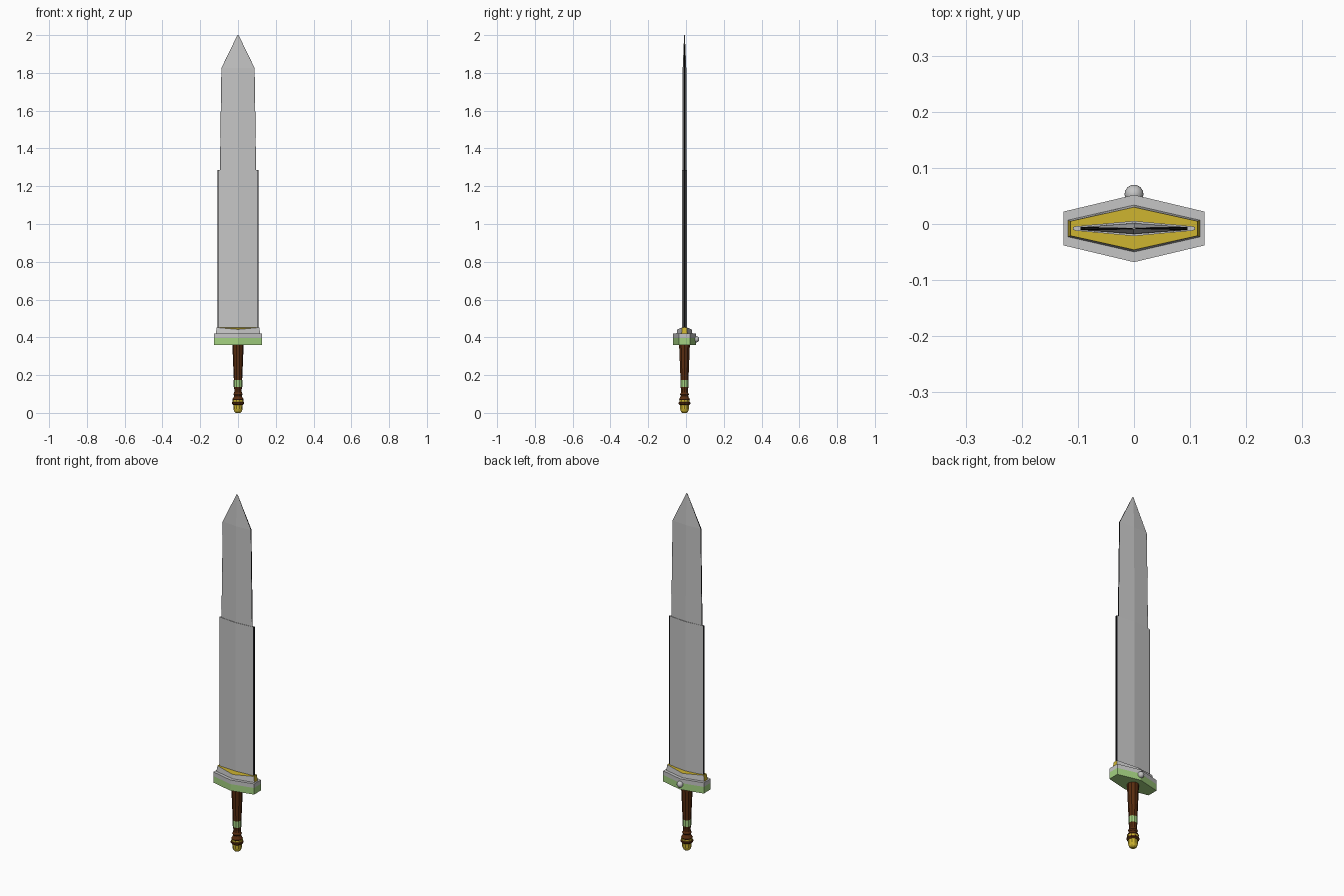
import bpy, bmesh, math

if "Cube" in bpy.data.objects:
    bpy.data.objects.remove(bpy.data.objects["Cube"])

YC = -0.008  # depth of the sword's centre plane


def material(name, r, g, b):
    m = bpy.data.materials.new(name)
    m.use_nodes = True
    m.diffuse_color = (r, g, b, 1)
    m.node_tree.nodes["Principled BSDF"].inputs["Base Color"].default_value = (r, g, b, 1)
    return m


steel = material("steel", 0.56, 0.56, 0.56)
edge = material("dark edge", 0.01, 0.01, 0.012)
gold = material("gold", 0.62, 0.46, 0.03)
green = material("pale green", 0.37, 0.64, 0.22)
wood = material("dark wood", 0.10, 0.026, 0.005)


def loft(name, rings, mats, rule):
    """Skin a stack of equal-sized rings and colour the faces by rule."""
    bm = bmesh.new()
    loops = [[bm.verts.new(p) for p in ring] for ring in rings]
    n = len(loops[0])
    for a, b in zip(loops, loops[1:]):
        for i in range(n):
            j = (i + 1) % n
            bm.faces.new((a[i], a[j], b[j], b[i]))
    bm.faces.new(loops[0][::-1])
    bm.faces.new(loops[-1])
    bmesh.ops.recalc_face_normals(bm, faces=bm.faces)
    bm.normal_update()
    for f in bm.faces:
        f.material_index = rule(f)
    me = bpy.data.meshes.new(name)
    bm.to_mesh(me)
    bm.free()
    for m in mats:
        me.materials.append(m)
    ob = bpy.data.objects.new(name, me)
    bpy.context.collection.objects.link(ob)
    return ob


def hexagon(w, mid, end, z, dip=0):
    """Long six-sided section: half width, half depth in the middle and at the ends."""
    pts = [(0, -mid), (w, -end), (w, end), (0, mid), (-w, end), (-w, -end)]
    return [(x, YC + y, z - (dip if x == 0 else 0)) for x, y in pts]


def blade_section(w, mid, bevel, z):
    """Ridged blade section with bevelled cutting edges."""
    s, t = w - bevel, mid * 0.3
    pts = [(0, -mid), (s, -t), (w, -t * 0.6), (w, t * 0.6), (s, t),
           (0, mid), (-s, t), (-w, t * 0.6), (-w, -t * 0.6), (-s, -t)]
    return [(x, YC + y, z) for x, y in pts]


def is_cutting_edge(width):
    def rule(f):
        span = max(v.co.x for v in f.verts) - min(v.co.x for v in f.verts)
        flat = abs(f.normal.z) > 0.9
        touches_ridge = any(abs(v.co.x) < 1e-5 for v in f.verts)
        return int(not flat and not touches_ridge and span < width)
    return rule


# Blade: broad lower part, narrower upper part with the point
loft("lower_blade", [blade_section(0.109, 0.0135, 0.006, z) for z in (0.43, 1.285)],
     [steel, edge], is_cutting_edge(0.02))
loft("upper_blade",
     [blade_section(0.096, 0.0105, 0.002, 1.27),
      blade_section(0.088, 0.0095, 0.002, 1.825),
      blade_section(0.003, 0.002, 0.001, 2.0)],
     [steel, edge], is_cutting_edge(0.1))

# Collar: steel sides, gold top and ends
loft("collar",
     [hexagon(0.118, 0.042, 0.015, 0.418),
      hexagon(0.113, 0.038, 0.013, 0.452, 0.010)],
     [steel, gold], lambda f: int(f.normal.z > 0.8 or abs(f.normal.x) > 0.8))

# Guard: green lower band, steel upper band
loft("guard", [hexagon(0.126, 0.060, 0.030, z) for z in (0.36, 0.397, 0.42)],
     [steel, green], lambda f: int(f.calc_center_median().z < 0.39))

# Round stud on the back of the guard
bpy.ops.mesh.primitive_uv_sphere_add(segments=16, ring_count=10, radius=0.017,
                                     location=(0, 0.053, 0.39))
stud = bpy.context.object
stud.name = "guard_stud"
stud.data.materials.append(steel)
bpy.ops.object.shade_smooth_by_angle()


def turned(name, profile, mat, sides=10):
    rings = [[(r * math.cos(math.tau * i / sides), YC + r * math.sin(math.tau * i / sides), z)
              for i in range(sides)] for r, z in profile]
    return loft(name, rings, [mat], lambda f: 0)


# Handle, from the guard down to the pommel
turned("grip", [(0.022, 0.172), (0.030, 0.362)], wood)
turned("grip_ring", [(0.0225, 0.138), (0.0225, 0.174)], green)
turned("lower_grip", [(0.026, 0.066), (0.030, 0.072), (0.025, 0.080), (0.020, 0.090),
                      (0.025, 0.098), (0.020, 0.108), (0.019, 0.120), (0.022, 0.139)], wood)
turned("gold_band", [(0.029, 0.058), (0.029, 0.067)], gold)
turned("pommel_collar", [(0.026, 0.042), (0.033, 0.048), (0.033, 0.055), (0.027, 0.060)], wood)
turned("pommel", [(0.012, 0.0), (0.020, 0.007), (0.024, 0.020), (0.025, 0.044)], gold)
